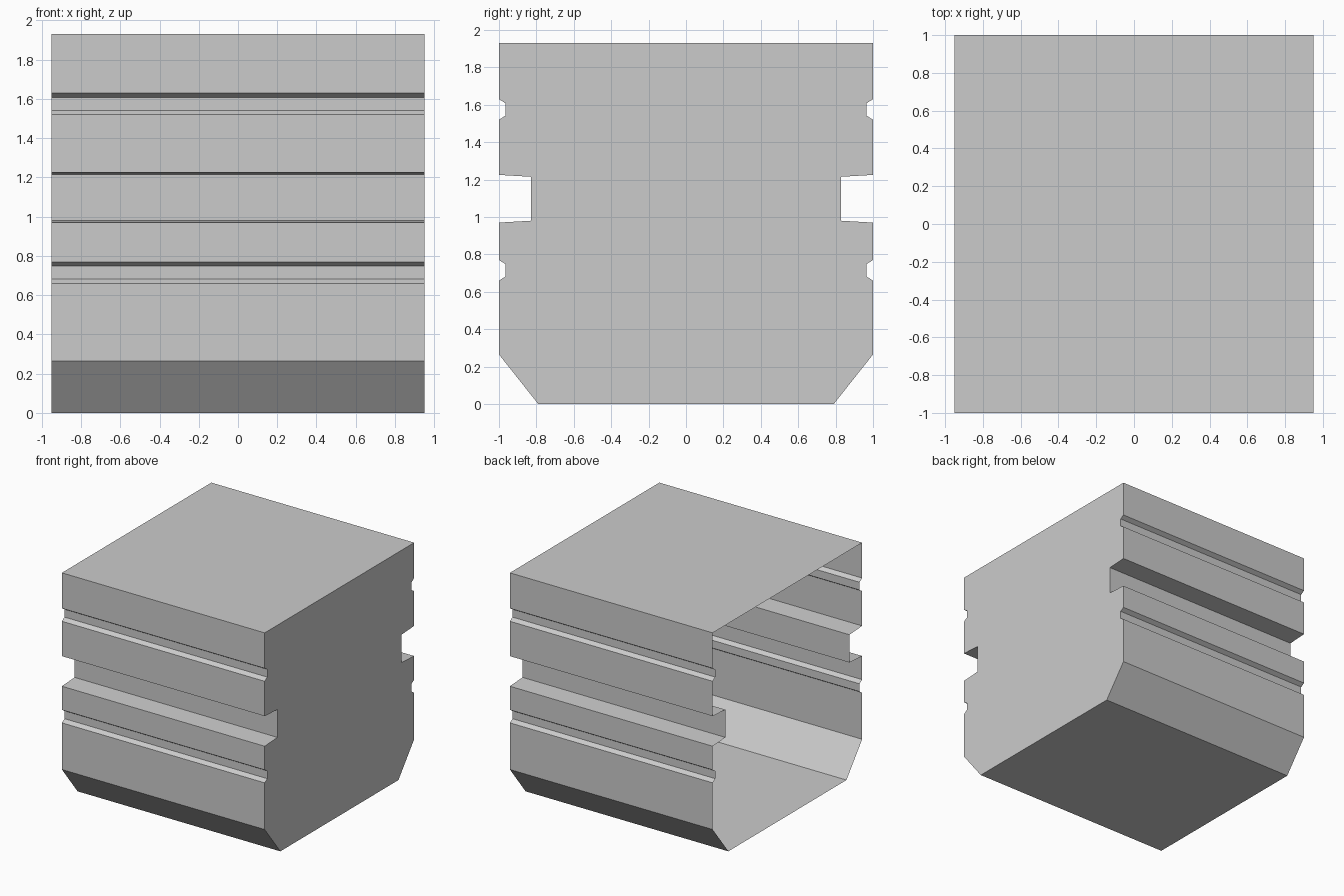
import bpy
import bmesh

cube = bpy.data.objects.get("Cube")
if cube:
    bpy.data.objects.remove(cube, do_unlink=True)

HALF_LENGTH = 0.95
HEIGHT = 1.93

# Single flat colour
grey = bpy.data.materials.new("light grey")
grey.use_nodes = True
colour = (0.6, 0.6, 0.6, 1.0)
grey.diffuse_color = colour
grey.node_tree.nodes["Principled BSDF"].inputs["Base Color"].default_value = colour


def groove(bottom, top, depth, lip):
    """Side wall points of one groove with slanted lips, from bottom to top."""
    inner = 1.0 - depth
    return [(1.0, bottom), (inner, bottom + lip), (inner, top - lip), (1.0, top)]


# Half profile (y, z): chamfered foot, thin groove, deep channel, thin groove, top
half = [(0.79, 0.0), (1.0, 0.265)]
half += groove(0.66, 0.77, 0.035, 0.022)
half += groove(0.97, 1.225, 0.17, 0.01)
half += groove(1.52, 1.63, 0.035, 0.022)
half.append((1.0, HEIGHT))
profile = half + [(-y, z) for y, z in reversed(half)]

# Thin shell: closed at +x, open at -x
bm = bmesh.new()
open_rim = [bm.verts.new((-HALF_LENGTH, y, z)) for y, z in profile]
end_rim = [bm.verts.new((HALF_LENGTH, y, z)) for y, z in profile]
count = len(profile)
for i in range(count):
    j = (i + 1) % count
    bm.faces.new((open_rim[j], open_rim[i], end_rim[i], end_rim[j]))
bm.faces.new(end_rim)
bm.normal_update()

# Make the normals face outward, judged by the end wall
bmesh.ops.recalc_face_normals(bm, faces=bm.faces[:])
bm.faces.ensure_lookup_table()
if bm.faces[-1].normal.x < 0:
    bmesh.ops.reverse_faces(bm, faces=bm.faces[:])

mesh = bpy.data.meshes.new("grooved_shell")
bm.to_mesh(mesh)
bm.free()
mesh.materials.append(grey)
shell = bpy.data.objects.new("grooved_shell", mesh)
bpy.context.scene.collection.objects.link(shell)
